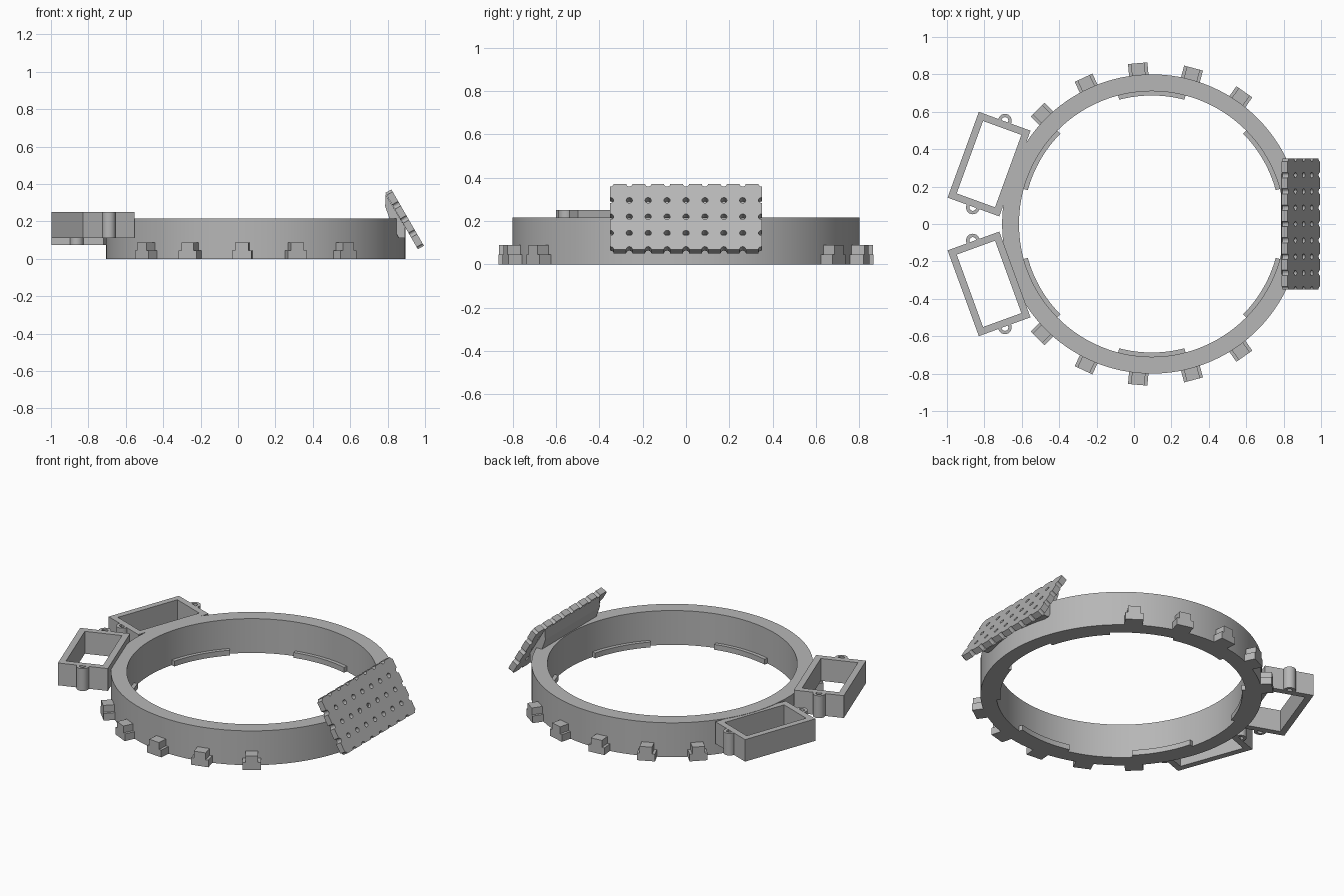
import bpy, bmesh
from math import radians, cos, sin, pi
from mathutils import Matrix, Vector

if "Cube" in bpy.data.objects:
    bpy.data.objects.remove(bpy.data.objects["Cube"])

GREY = bpy.data.materials.new("plain grey")
GREY.use_nodes = True
GREY.diffuse_color = (0.47, 0.47, 0.47, 1)
GREY.node_tree.nodes["Principled BSDF"].inputs["Base Color"].default_value = (0.47, 0.47, 0.47, 1)

CENTRE = Matrix.Translation((0.095, 0, 0))


def finish(name, bm, matrix=Matrix(), smooth=False):
    bm.transform(matrix)
    bmesh.ops.recalc_face_normals(bm, faces=bm.faces)
    mesh = bpy.data.meshes.new(name)
    bm.to_mesh(mesh)
    bm.free()
    mesh.materials.append(GREY)
    ob = bpy.data.objects.new(name, mesh)
    bpy.context.collection.objects.link(ob)
    if smooth:
        bpy.ops.object.select_all(action='DESELECT')
        ob.select_set(True)
        bpy.context.view_layer.objects.active = ob
        bpy.ops.object.shade_smooth_by_angle(angle=radians(30))
    return ob


def box(bm, x0, x1, y0, y1, z0, z1):
    size = Matrix.Diagonal((x1 - x0, y1 - y0, z1 - z0, 1))
    mid = Matrix.Translation(((x0 + x1) / 2, (y0 + y1) / 2, (z0 + z1) / 2))
    bmesh.ops.create_cube(bm, size=1, matrix=mid @ size)


def arc(bm, r0, r1, z0, z1, start, end, steps):
    """Rectangular section swept round the z axis; closed when a full turn."""
    full = abs(end - start) >= 360
    rows = []
    for i in range(steps if full else steps + 1):
        a = radians(start + (end - start) * i / steps)
        rows.append([bm.verts.new((r * cos(a), r * sin(a), z))
                     for r, z in ((r0, z0), (r1, z0), (r1, z1), (r0, z1))])
    for i in range(steps):
        a, b = rows[i], rows[(i + 1) % len(rows)]
        for k in range(4):
            m = (k + 1) % 4
            bm.faces.new((a[k], a[m], b[m], b[k]))
    if not full:
        bm.faces.new(rows[0])
        bm.faces.new(rows[-1])


def cut(target, cutter):
    cutter.hide_render = True
    cutter.hide_set(True)
    mod = target.modifiers.new("cut", 'BOOLEAN')
    mod.operation = 'DIFFERENCE'
    mod.solver = 'EXACT'
    mod.object = cutter


# Main ring
bm = bmesh.new()
arc(bm, 0.71, 0.80, 0, 0.215, 0, 360, 144)
finish("ring", bm, CENTRE, True)

# Inner ledges along the bottom edge
for i, a in enumerate((-150, -90, -30, 30, 90, 150)):
    bm = bmesh.new()
    arc(bm, 0.687, 0.72, 0, 0.033, a - 14.7, a + 14.7, 16)
    finish(f"inner_ledge_{i + 1}", bm, CENTRE, True)

# Stepped tabs around both sides
for side in (1, -1):
    for k in range(5):
        bm = bmesh.new()
        box(bm, 0.785, 0.863, -0.052, 0.052, 0, 0.045)
        box(bm, 0.785, 0.863, -0.036, 0.036, 0.04, 0.088)
        turn = Matrix.Rotation(radians(side * (55 + 20 * k)), 4, 'Z')
        finish(f"{'left' if side > 0 else 'right'}_tab_{k + 1}".replace("left", "back")
               .replace("right", "front"), bm, CENTRE @ turn)

# Open rectangular frames with screw bosses; the front one sits higher
for name, side, z0, z1 in (("back", 1, 0.075, 0.213), ("front", -1, 0.11, 0.25)):
    place = Matrix.Translation((-0.775, 0.32 * side, 0)) @ Matrix.Rotation(radians(-20 * side), 4, 'Z')
    bm = bmesh.new()
    hx, hy, w = 0.147, 0.244, 0.038
    outer = [(-hx, -hy), (hx, -hy), (hx, hy), (-hx, hy)]
    inner = [(x - w * (1 if x > 0 else -1), y - w * (1 if y > 0 else -1)) for x, y in outer]
    loops = [[bm.verts.new((x, y, z)) for x, y in pts]
             for pts, z in ((outer, z0), (outer, z1), (inner, z1), (inner, z0))]
    for k in range(4):
        a, b = loops[k], loops[(k + 1) % 4]
        for j in range(4):
            m = (j + 1) % 4
            bm.faces.new((a[j], a[m], b[m], b[j]))
    finish(f"{name}_frame", bm, place)
    for k, (x, y) in enumerate(((-0.69, 0.553), (-0.862, 0.088))):
        bm = bmesh.new()
        arc(bm, 0.018, 0.036, z0, z1, 0, 360, 24)
        finish(f"{name}_boss_{k + 1}", bm, Matrix.Translation((x, y * side, 0)), True)

# Tilted perforated panel: local x runs down the slope, local z is the outward face
slope = Vector((0.5, 0, -0.866))
normal = Vector((0.866, 0, 0.5))
tilt = Matrix((slope, (0, 1, 0), normal)).transposed().to_4x4()
tilt.translation = Vector((0.907, 0, 0.22))
bm = bmesh.new()
box(bm, -0.174, 0.174, -0.35, 0.35, -0.037, 0)
panel = finish("panel", bm, tilt)

# Grid of holes, halved along the panel edges
bm = bmesh.new()
pitch = 0.0872
for i in range(-2, 3):
    for j in range(-4, 5):
        bmesh.ops.create_cone(bm, cap_ends=True, segments=14, radius1=0.0145, radius2=0.0145,
                              depth=0.2, matrix=Matrix.Translation((i * pitch, j * pitch, 0)))
cut(panel, finish("hole_cutter", bm, tilt))

# Bracket joining the panel to the ring
bm = bmesh.new()
profile = ((0.789, 0.345), (0.787, 0.28), (0.812, 0.21), (0.86, 0.11), (0.893, 0.11), (0.893, 0.17))
face = bm.faces.new([bm.verts.new((x, -0.27, z)) for x, z in profile])
ext = bmesh.ops.extrude_face_region(bm, geom=[face])
bmesh.ops.translate(bm, vec=(0, 0.54, 0), verts=[v for v in ext["geom"] if isinstance(v, bmesh.types.BMVert)])
bracket = finish("panel_bracket", bm)
